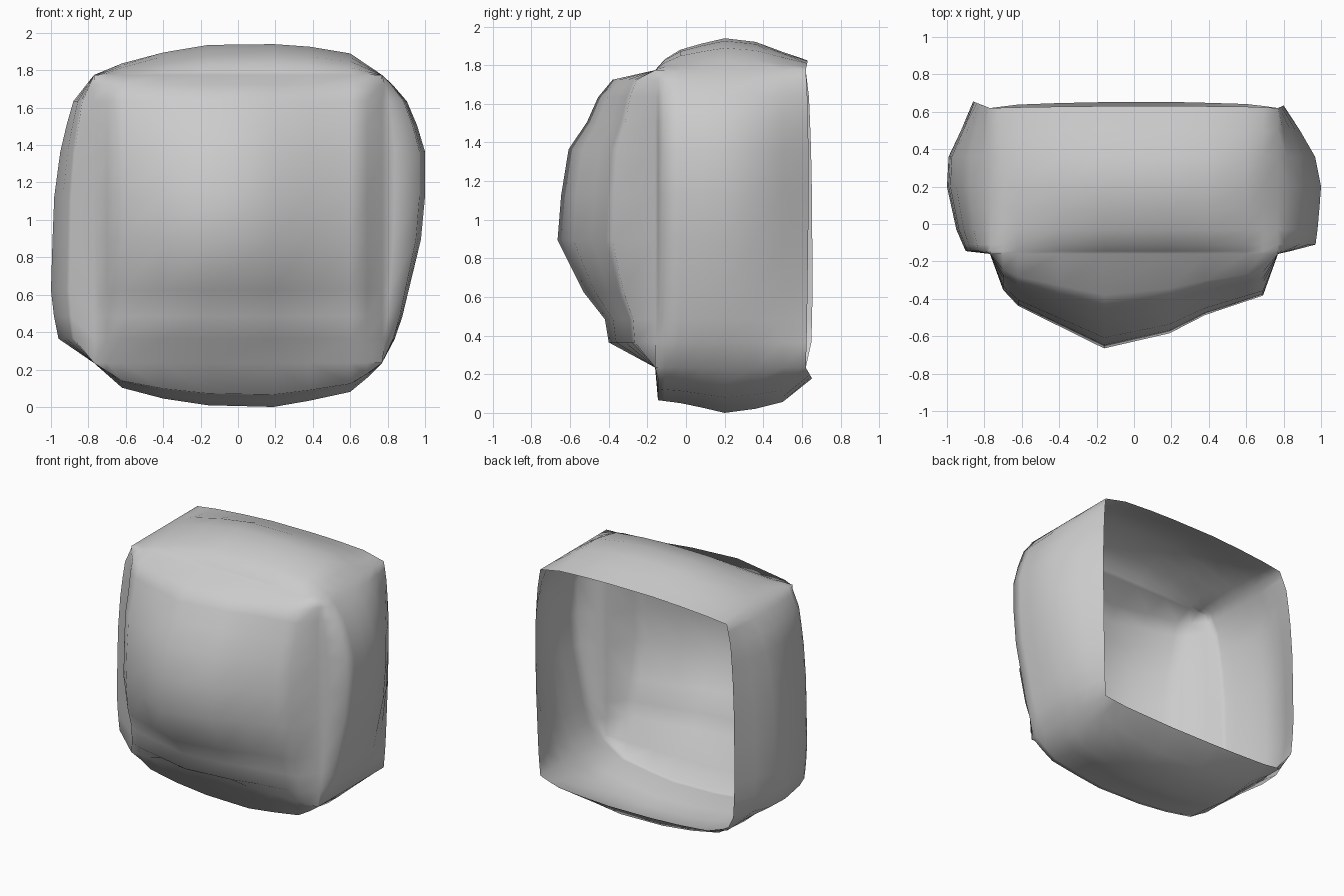
import bpy, bmesh

if "Cube" in bpy.data.objects:
    bpy.data.objects.remove(bpy.data.objects["Cube"])

# Shared seam spacing, so neighbouring panels weld together
X = [-.77, -.70, -.62, -.40, -.16, .19, .38, .60, .69, .77]
Y = [-.16, -.145, -.11, -.03, .08, .20, .36, .50, .62]
Z = [.25, .38, .50, .64, .91, 1.14, 1.38, 1.52, 1.65, 1.74, 1.79]


def sample(profile, t):
    """Linear lookup of a bulge profile given as (position, height)."""
    for (a, ha), (b, hb) in zip(profile, profile[1:]):
        if t <= b + 1e-6:
            return ha + (hb - ha) * (t - a) / (b - a)
    return profile[-1][1]


bm = bmesh.new()


def panel(us, vs, pu, pv, place):
    """Padded panel: height is the product of its two bulge profiles."""
    peak = max(h for _, h in pu)
    rows = []
    for u in us:
        row = []
        for v in vs:
            share = sample(pu, u) / peak
            row.append(bm.verts.new(place(u, v, share * sample(pv, v), share)))
        rows.append(row)
    for r0, r1 in zip(rows, rows[1:]):
        for a, b, c, d in zip(r0, r0[1:], r1[1:], r1):
            bm.faces.new((a, b, c, d))


def flare(y, share):
    """Open rear rim sways slightly backwards mid-edge."""
    return y + (.035 * share if y > .6 else 0)


# Front panel
panel(X, Z,
      [(-.77, 0), (-.70, .19), (-.62, .275), (-.16, .5), (.19, .42), (.33, .34), (.69, .22), (.77, 0)],
      [(.25, 0), (.38, .24), (.5, .26), (.6, .35), (.91, .505), (1.35, .47), (1.5, .36),
       (1.62, .32), (1.74, .22), (1.79, 0)],
      lambda x, z, h, s: (x, -.16 - h, z))

# Right panel
panel(Z, Y,
      [(.25, 0), (.42, .09), (.67, .15), (1.0, .23), (1.42, .23), (1.68, .12), (1.79, 0)],
      [(-.16, 0), (-.115, .2), (0, .215), (.2, .23), (.4, .19), (.62, .03)],
      lambda z, y, h, s: (.77 + h, flare(y, s * .4), z))

# Left panel
panel(Z, Y,
      [(.25, 0), (.38, .19), (.58, .23), (.7, .23), (1.2, .21), (1.44, .17), (1.65, .11), (1.79, 0)],
      [(-.16, 0), (-.145, .13), (-.03, .18), (.2, .23), (.38, .22), (.62, .09)],
      lambda z, y, h, s: (-.77 - h, flare(y, s), z))

# Top panel
panel(X, Y,
      [(-.77, 0), (-.6, .07), (-.4, .12), (-.2, .16), (.2, .165), (.4, .15), (.6, .115), (.77, 0)],
      [(-.16, 0), (-.08, .09), (.05, .13), (.2, .165), (.35, .15), (.62, .05)],
      lambda x, y, h, s: (x, flare(y, s * .3), 1.79 + h))

# Bottom panel
panel(X, Y,
      [(-.77, 0), (-.6, .15), (-.4, .19), (0, .25), (.25, .23), (.62, .15), (.77, 0)],
      [(-.16, 0), (-.145, .18), (0, .2), (.2, .25), (.35, .23), (.5, .19), (.62, .06)],
      lambda x, y, h, s: (x, flare(y, s), .25 - h))

# Weld the seams into one open-backed shell
bmesh.ops.remove_doubles(bm, verts=bm.verts, dist=.002)
bmesh.ops.recalc_face_normals(bm, faces=bm.faces)
low = min(v.co.z for v in bm.verts)
for v in bm.verts:
    v.co.z -= low
for f in bm.faces:
    f.smooth = True
mesh = bpy.data.meshes.new("padded_shell")
bm.to_mesh(mesh)
bm.free()
shell = bpy.data.objects.new("padded_shell", mesh)
bpy.context.collection.objects.link(shell)
